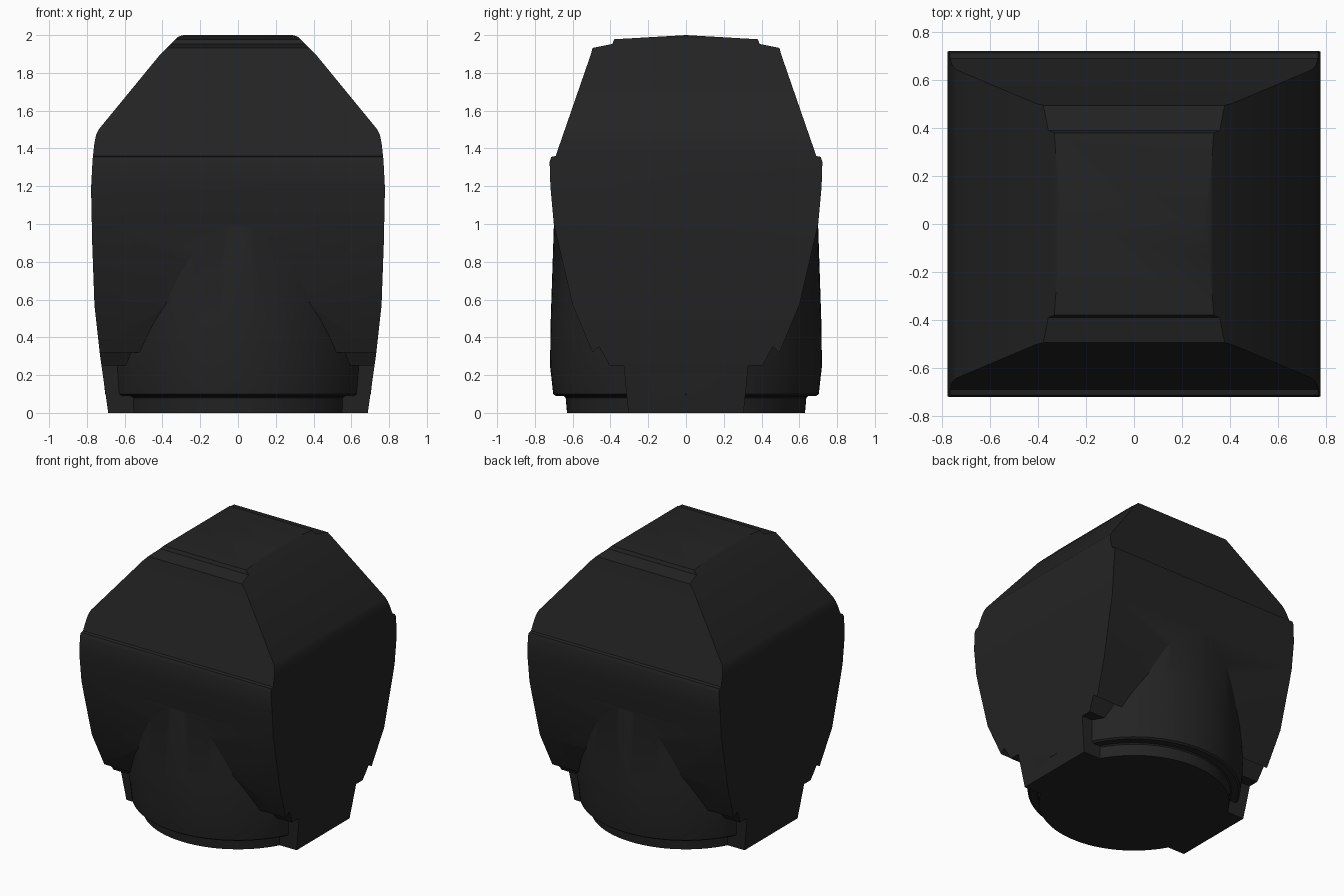
import bpy
import bmesh
import math

if "Cube" in bpy.data.objects:
    bpy.data.objects.remove(bpy.data.objects["Cube"], do_unlink=True)

black = bpy.data.materials.new("matte_black")
black.use_nodes = True
colour = (0.017, 0.017, 0.017, 1)
black.diffuse_color = colour
black.node_tree.nodes["Principled BSDF"].inputs["Base Color"].default_value = colour


def finish(name, bm):
    bmesh.ops.recalc_face_normals(bm, faces=bm.faces)
    mesh = bpy.data.meshes.new(name)
    bm.to_mesh(mesh)
    bm.free()
    mesh.materials.append(black)
    obj = bpy.data.objects.new(name, mesh)
    bpy.context.collection.objects.link(obj)
    return obj


def symmetric_prism(name, half, along_x):
    """Mirror a half outline (width, height) and extrude it both ways."""
    outline = half + [(-w, z) for w, z in reversed(half) if w > 0]
    bm = bmesh.new()
    verts = [bm.verts.new((-1, w, z) if along_x else (w, -1, z)) for w, z in outline]
    face = bm.faces.new(verts)
    grown = bmesh.ops.extrude_face_region(bm, geom=[face])["geom"]
    moved = [v for v in grown if isinstance(v, bmesh.types.BMVert)]
    bmesh.ops.translate(bm, verts=moved, vec=(2, 0, 0) if along_x else (0, 2, 0))
    return finish(name, bm)


def turned(name, profile, steps=96):
    """Closed round solid from stacked (radius, height) rings."""
    bm = bmesh.new()
    rings = []
    for r, z in profile:
        rings.append([bm.verts.new((r * math.cos(a), r * math.sin(a), z))
                      for a in (math.tau * i / steps for i in range(steps))])
    for low, high in zip(rings, rings[1:]):
        for i in range(steps):
            j = (i + 1) % steps
            bm.faces.new((low[i], low[j], high[j], high[i]))
    bm.faces.new(rings[0])
    bm.faces.new(rings[-1])
    return finish(name, bm)


def combine(target, other, operation):
    mod = target.modifiers.new("combine", "BOOLEAN")
    mod.object = other
    mod.operation = operation
    mod.solver = "EXACT"
    bpy.context.view_layer.objects.active = target
    bpy.ops.object.modifier_apply(modifier=mod.name)
    bpy.data.objects.remove(other, do_unlink=True)


# Housing: the front outline crossed with the stepped side outline
housing = symmetric_prism("housing", [
    (0.687, 0), (0.73, 0.3), (0.76, 0.57), (0.772, 0.9), (0.778, 1.19),
    (0.77, 1.34), (0.76, 1.43), (0.752, 1.47), (0.738, 1.5), (0.41, 1.9),
    (0.33, 1.98), (0.315, 1.992), (0.29, 2.0)], False)
side_outline = symmetric_prism("side_outline", [
    (0.305, 0), (0.33, 0.25), (0.405, 0.25), (0.46, 0.35), (0.495, 0.32),
    (0.6, 0.57), (0.7, 1.0), (0.718, 1.2), (0.722, 1.33), (0.713, 1.355),
    (0.69, 1.36), (0.503, 1.9), (0.495, 1.932), (0.39, 1.953),
    (0.38, 1.978), (0, 2.0)], True)
combine(housing, side_outline, "INTERSECT")

# Round collar running up into the sloping front and back
collar = turned("collar", [
    (0.63, 0), (0.637, 0.08), (0.645, 0.088), (0.69, 0.09), (0.703, 0.1),
    (0.72, 0.25), (0.716, 0.5), (0.7, 0.98), (0.69, 1.05)])
combine(housing, collar, "UNION")

# Soft curves with sharp edges kept
bpy.ops.object.select_all(action="DESELECT")
housing.select_set(True)
bpy.context.view_layer.objects.active = housing
bpy.ops.object.shade_smooth_by_angle(angle=math.radians(25))
